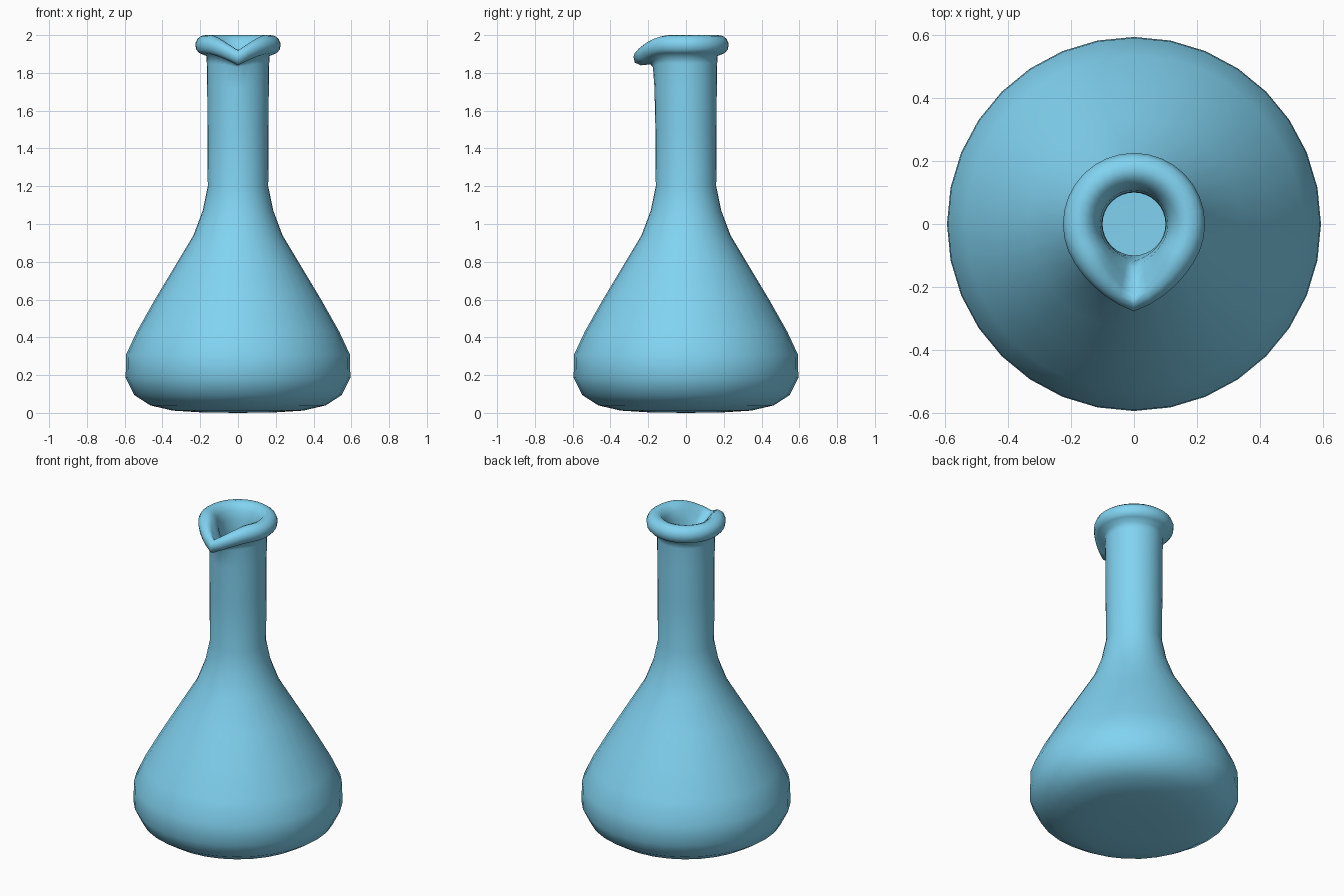
import bpy, bmesh, math

SEG = 32

# Lathe profile: radius, height, outward pull and downward drop at the spout
PROFILE = [
    # outer body
    (0.20, 0.003, 0, 0), (0.345, 0.012, 0, 0), (0.465, 0.04, 0, 0),
    (0.55, 0.095, 0, 0), (0.595, 0.185, 0, 0), (0.592, 0.31, 0, 0),
    (0.536, 0.43, 0, 0), (0.44, 0.60, 0, 0), (0.338, 0.77, 0, 0),
    (0.236, 0.94, 0, 0), (0.187, 1.07, 0, 0), (0.160, 1.20, 0, 0),
    # neck
    (0.162, 1.50, 0, 0), (0.163, 1.72, 0.004, 0), (0.165, 1.85, 0.01, 0.02),
    # rolled lip
    (0.168, 1.89, 0.02, 0.045), (0.205, 1.905, 0.035, 0.065),
    (0.222, 1.925, 0.05, 0.07), (0.226, 1.955, 0.052, 0.07),
    (0.215, 1.98, 0.057, 0.075), (0.195, 1.995, 0.062, 0.078),
    (0.170, 2.00, 0.07, 0.08), (0.145, 1.99, 0.085, 0.082),
    (0.122, 1.96, 0.06, 0.08), (0.108, 1.91, 0.03, 0.05),
    # inner wall
    (0.102, 1.84, 0.016, 0.02), (0.10, 1.70, 0, 0), (0.10, 1.20, 0, 0),
    (0.13, 1.06, 0, 0), (0.18, 0.92, 0, 0), (0.48, 0.41, 0, 0),
    (0.535, 0.30, 0, 0), (0.535, 0.20, 0, 0), (0.49, 0.13, 0, 0),
    (0.34, 0.07, 0, 0), (0.15, 0.06, 0, 0),
]


def spout_weight(a):
    """1 at the front (-y), easing to 0 at 60 degrees to either side."""
    d = abs((a + math.pi / 2 + math.pi) % (2 * math.pi) - math.pi)
    return max(0.0, 1 - d / math.radians(60)) ** 2


bm = bmesh.new()
rings = []
for r, z, pull, drop in PROFILE:
    ring = []
    for i in range(SEG):
        a = 2 * math.pi * i / SEG
        w = spout_weight(a)
        rr = r + pull * w
        ring.append(bm.verts.new((rr * math.cos(a), rr * math.sin(a), z - drop * w)))
    rings.append(ring)

# Walls between neighbouring rings
for lo, hi in zip(rings, rings[1:]):
    for i in range(SEG):
        j = (i + 1) % SEG
        bm.faces.new((lo[i], lo[j], hi[j], hi[i]))

# Underside and inner floor
for ring, z in ((rings[0], 0.0), (rings[-1], 0.06)):
    c = bm.verts.new((0, 0, z))
    for i in range(SEG):
        bm.faces.new((ring[i], ring[(i + 1) % SEG], c))

bmesh.ops.recalc_face_normals(bm, faces=bm.faces)
for f in bm.faces:
    f.smooth = True
mesh = bpy.data.meshes.new("flask")
bm.to_mesh(mesh)
bm.free()
flask = bpy.data.objects.new("flask", mesh)
bpy.context.collection.objects.link(flask)

# Blue glaze
mat = bpy.data.materials.new("blue_glass")
mat.diffuse_color = (0.22, 0.65, 0.88, 1)
mesh.materials.append(mat)
